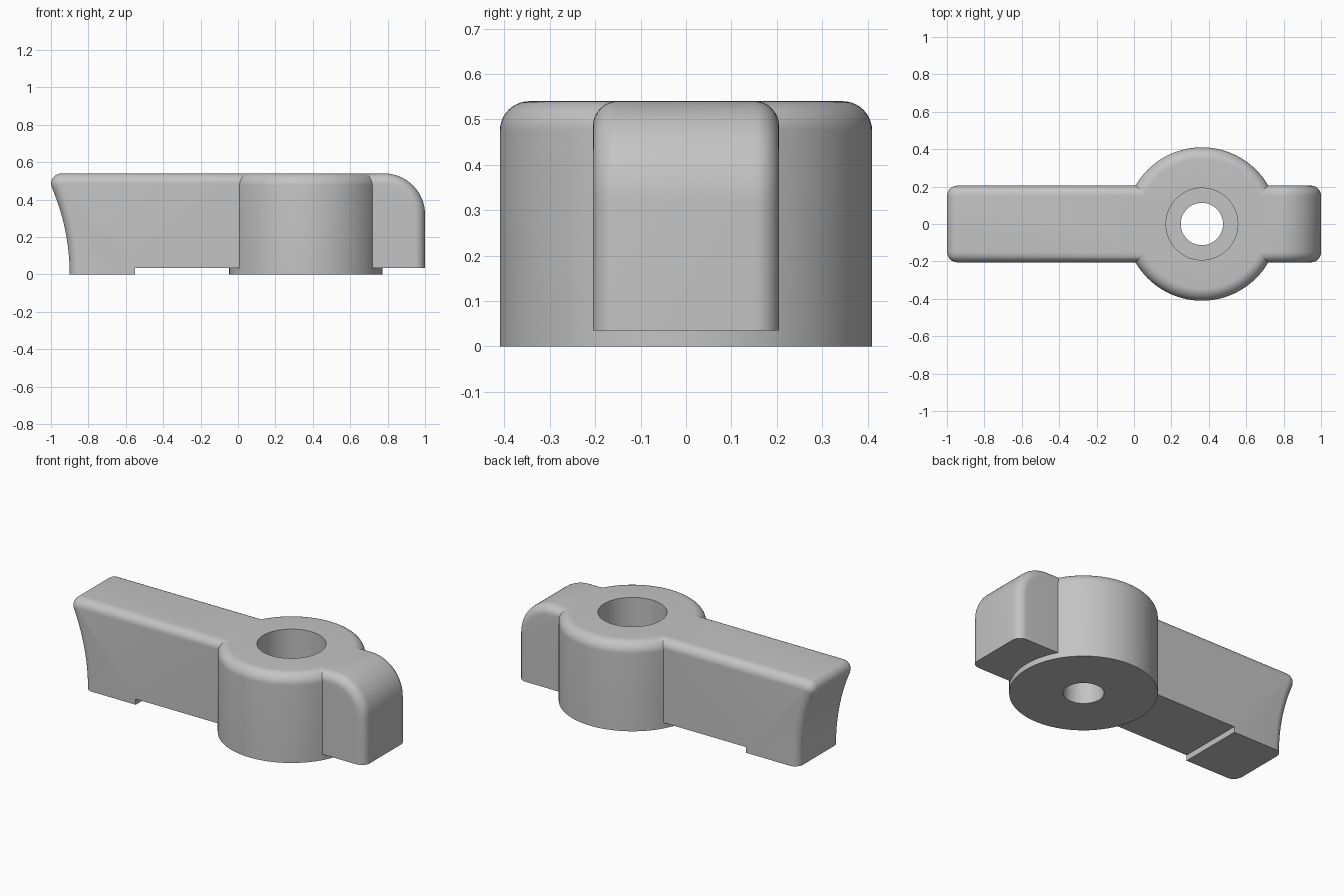
import bpy, bmesh
from math import sin, cos, pi, sqrt, atan2

cube = bpy.data.objects.get("Cube")
if cube:
    bpy.data.objects.remove(cube, do_unlink=True)

HUB_X, TOP, HALF_W, ROUND = 0.363, 0.54, 0.205, 0.055

grey = bpy.data.materials.new("light grey")
grey.use_nodes = True
grey.diffuse_color = (0.55, 0.55, 0.55, 1)
grey.node_tree.nodes["Principled BSDF"].inputs["Base Color"].default_value = (0.55, 0.55, 0.55, 1)


def arc(cx, cz, r, start, end, n):
    return [(cx + r * cos(start + (end - start) * i / n),
             cz + r * sin(start + (end - start) * i / n)) for i in range(n + 1)]


def make_object(name, bm):
    bmesh.ops.recalc_face_normals(bm, faces=bm.faces)
    mesh = bpy.data.meshes.new(name)
    bm.to_mesh(mesh)
    bm.free()
    mesh.materials.append(grey)
    obj = bpy.data.objects.new(name, mesh)
    bpy.context.collection.objects.link(obj)
    return obj


def loft(name, rings):
    """Skin a stack of closed rings and cap both ends."""
    bm = bmesh.new()
    rows = [[bm.verts.new(p) for p in ring] for ring in rings]
    n = len(rows[0])
    for a, b in zip(rows, rows[1:]):
        for i in range(n):
            j = (i + 1) % n
            bm.faces.new((a[i], a[j], b[j], b[i]))
    bm.faces.new(rows[0])
    bm.faces.new(rows[-1])
    return make_object(name, bm)


def turned(name, profile, n=96):
    """Solid of revolution about the hub axis from (radius, z) points."""
    return loft(name, [[(HUB_X + r * cos(2 * pi * i / n), r * sin(2 * pi * i / n), z)
                        for i in range(n)] for r, z in profile])


def lever_outline(inset):
    """Side outline: hollow tail end, flat top, rounded nose, stepped foot."""
    big, centre = 1.18, -2.08
    cz = TOP - ROUND
    dx = sqrt((big + ROUND) ** 2 - cz ** 2)
    phi = atan2(cz, dx)
    pts = arc(centre, 0, big + inset, 0, phi, 16)
    pts += arc(centre + dx, cz, ROUND - inset, phi + pi, pi / 2, 10)
    pts += arc(0.78, TOP - 0.22, 0.22 - inset, pi / 2, 0, 20)
    return pts + [(1 - inset, 0.035), (-0.55, 0.035), (-0.55, 0)]


# Lever bar, lofted across its width with rounded side edges
side = [(HALF_W - ROUND + ROUND * sin(a), (ROUND - 0.001) * (1 - cos(a)))
        for a in [pi / 2 * i / 8 for i in range(9)]]
layers = [(-y, t) for y, t in reversed(side)] + side
layers = sorted(layers)
lever = loft("lever_knob", [[(x, y, z) for x, z in lever_outline(t)] for y, t in layers])

# Round hub with a rounded top rim
hub = turned("hub", [(0.41, 0)] + arc(0.41 - 0.065, TOP - 0.065, 0.065, 0, pi / 2, 10))

# Stepped screw hole
bore = turned("bore_cutter", [(0.113, -0.1), (0.113, 0.2), (0.192, 0.2), (0.192, 0.7)])

# Join the hub to the lever, then cut the hole
bpy.ops.object.select_all(action='DESELECT')
bpy.context.view_layer.objects.active = lever
lever.select_set(True)
for tool, operation in ((hub, 'UNION'), (bore, 'DIFFERENCE')):
    mod = lever.modifiers.new(tool.name, 'BOOLEAN')
    mod.operation, mod.solver, mod.object = operation, 'EXACT', tool
    bpy.ops.object.modifier_apply(modifier=mod.name)
    bpy.data.objects.remove(tool, do_unlink=True)
bpy.ops.object.shade_smooth_by_angle(angle=pi / 6)
